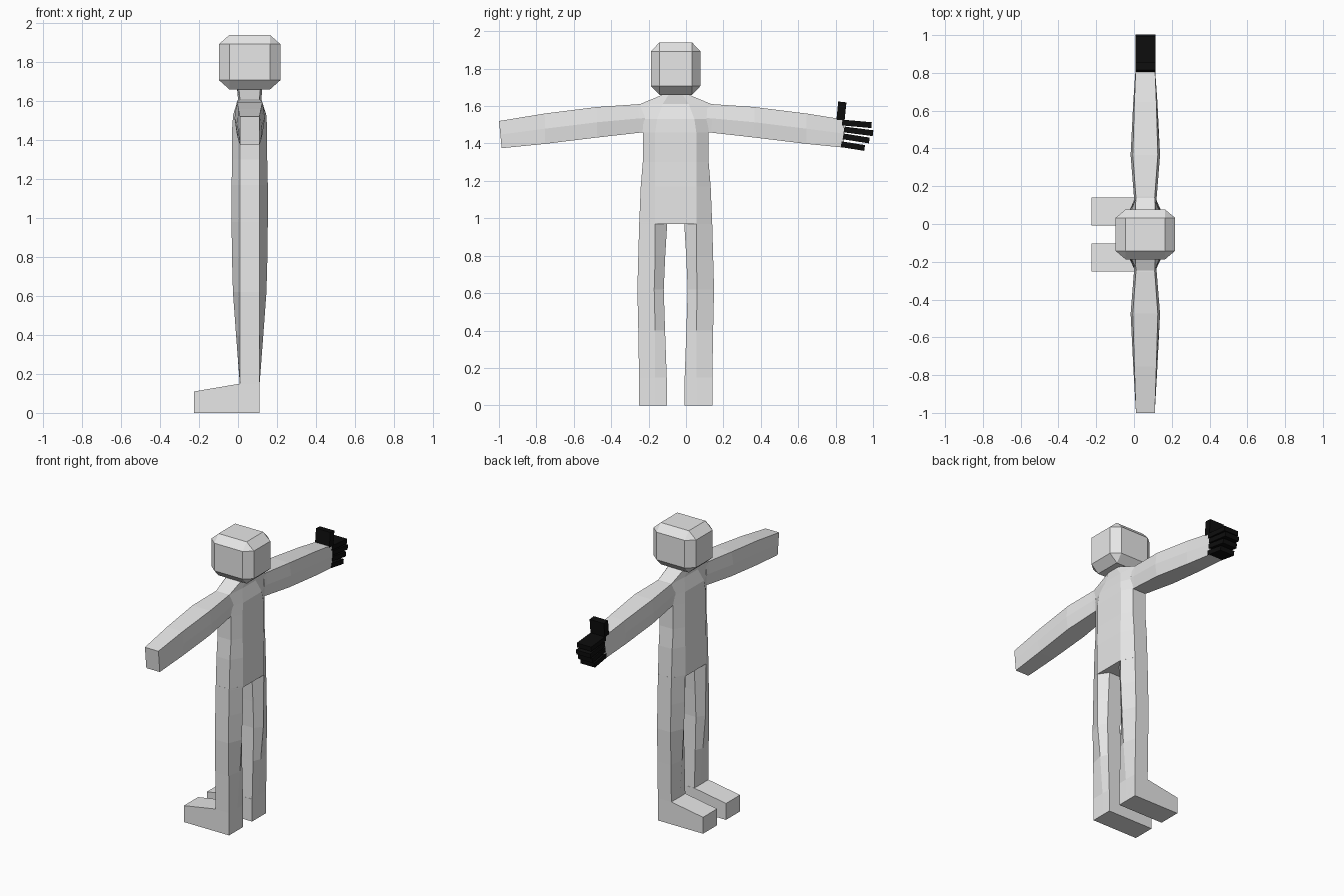
import bpy, bmesh, math
from mathutils import Matrix, Vector

if "Cube" in bpy.data.objects:
    bpy.data.objects.remove(bpy.data.objects["Cube"])

CX, CY = 0.06, -0.055   # centre line of the figure


def material(name, rgb):
    m = bpy.data.materials.new(name)
    m.diffuse_color = (*rgb, 1)
    m.use_nodes = True
    m.node_tree.nodes["Principled BSDF"].inputs["Base Color"].default_value = m.diffuse_color
    return m


GREY = material("light grey", (0.8, 0.8, 0.8))
BLACK = material("black", (0.004, 0.004, 0.004))


def finish(name, bm, mat):
    bmesh.ops.recalc_face_normals(bm, faces=bm.faces[:])
    me = bpy.data.meshes.new(name)
    bm.to_mesh(me)
    bm.free()
    me.materials.append(mat)
    ob = bpy.data.objects.new(name, me)
    bpy.context.collection.objects.link(ob)
    return ob


def loft(name, rings, mat=GREY):
    """Skin a list of equal closed rings and cap both ends."""
    bm = bmesh.new()
    vs = [[bm.verts.new(p) for p in r] for r in rings]
    n = len(vs[0])
    for a, b in zip(vs, vs[1:]):
        for i in range(n):
            j = (i + 1) % n
            bm.faces.new((a[i], a[j], b[j], b[i]))
    bm.faces.new(vs[0])
    bm.faces.new(vs[-1])
    return finish(name, bm, mat)


# Torso: height, side half width, ridge half width, side depth, ridge depth
torso = [(0.97, .195, .11, .05, .093), (1.17, .187, .11, .05, .093),
         (1.30, .176, .11, .05, .09), (1.46, .176, .11, .05, .09),
         (1.53, .185, .10, .05, .085), (1.61, .192, .07, .05, .06),
         (1.665, .06, .035, .055, .065)]
loft("torso", [[(CX + x, CY + y, z) for x, y in
                ((-sx, -w), (-rx, -r), (-rx, r), (-sx, w),
                 (sx, w), (rx, r), (rx, -r), (sx, -w))]
               for z, w, r, sx, rx in torso])

# Leg: height, outer offset, ridge offset, inner offset, ridge depth
leg = [(0.0, .195, .11, .047, .05), (0.15, .196, .11, .048, .051),
       (0.40, .20, .11, .057, .07), (0.62, .205, .115, .064, .086),
       (0.80, .20, .11, .056, .091), (0.98, .195, .11, .045, .093)]
# Arm: offset at top, offset at bottom, top height, bottom height, edge depth, middle depth
arm = [(.17, .16, 1.61, 1.462, .048, .06), (.20, .19, 1.61, 1.458, .05, .06),
       (.42, .42, 1.595, 1.432, .066, .078), (.70, .70, 1.56, 1.398, .058, .064),
       (.945, .93, 1.52, 1.375, .05, .05)]

for side, tag in ((-1, "right"), (1, "left")):
    loft(tag + "_leg", [[(CX + x, CY + side * y, z) for x, y in
                         ((-.05, o), (-rx, r), (-.05, i), (.05, i), (rx, r), (.05, o))]
                        for z, o, r, i, rx in leg])

    # Foot: side profile extruded sideways
    profile = [(.11, 0), (-.225, 0), (-.225, .11), (.01, .15), (.11, .15)]
    loft(tag + "_foot", [[(x, CY + side * y, z) for x, z in profile]
                         for y in (.047, .196)])

    # The arm with fingers stops at the finger roots
    rows = arm if side < 0 else arm[:-1] + [(.90, .90, 1.528, 1.378, .05, .05)]
    loft(tag + "_arm", [[(CX + x, CY + side * y, z) for x, y, z in
                         ((-e, t, zt), (-m, (t + b) / 2, (zt + zb) / 2), (-e, b, zb),
                          (e, b, zb), (m, (t + b) / 2, (zt + zb) / 2), (e, t, zt))]
                        for t, b, zt, zb, e, m in rows])

# Head: chamfered block
bm = bmesh.new()
bmesh.ops.create_cube(bm, size=1)
bmesh.ops.bevel(bm, geom=bm.edges[:], offset=0.17, segments=1, affect='EDGES')
bmesh.ops.transform(bm, verts=bm.verts[:],
                    matrix=Matrix.Translation((CX, CY, 1.8)) @ Matrix.Diagonal((.315, .265, .28, 1)))
finish("head", bm, GREY)


def finger(name, start, end, thick):
    """Flat bar between two (y, z) points."""
    a, b = Vector(start), Vector(end)
    d = (b - a).normalized()
    n = Vector((-d.y, d.x)) * thick / 2
    loft(name, [[(x, p.x, p.y) for p in (a - n, b - n, b + n, a + n)]
                for x in (.008, .114)], BLACK)


# Fingers and thumb on the left hand
tips = [((.835, 1.512), (.992, 1.498)), ((.845, 1.475), (1.0, 1.455)),
        ((.84, 1.438), (.98, 1.416)), ((.83, 1.396), (.955, 1.376))]
for k, (s, e) in enumerate(tips):
    finger("finger_%d" % (k + 1), s, e, .031)
finger("thumb", (.826, 1.525), (.836, 1.622), .044)
